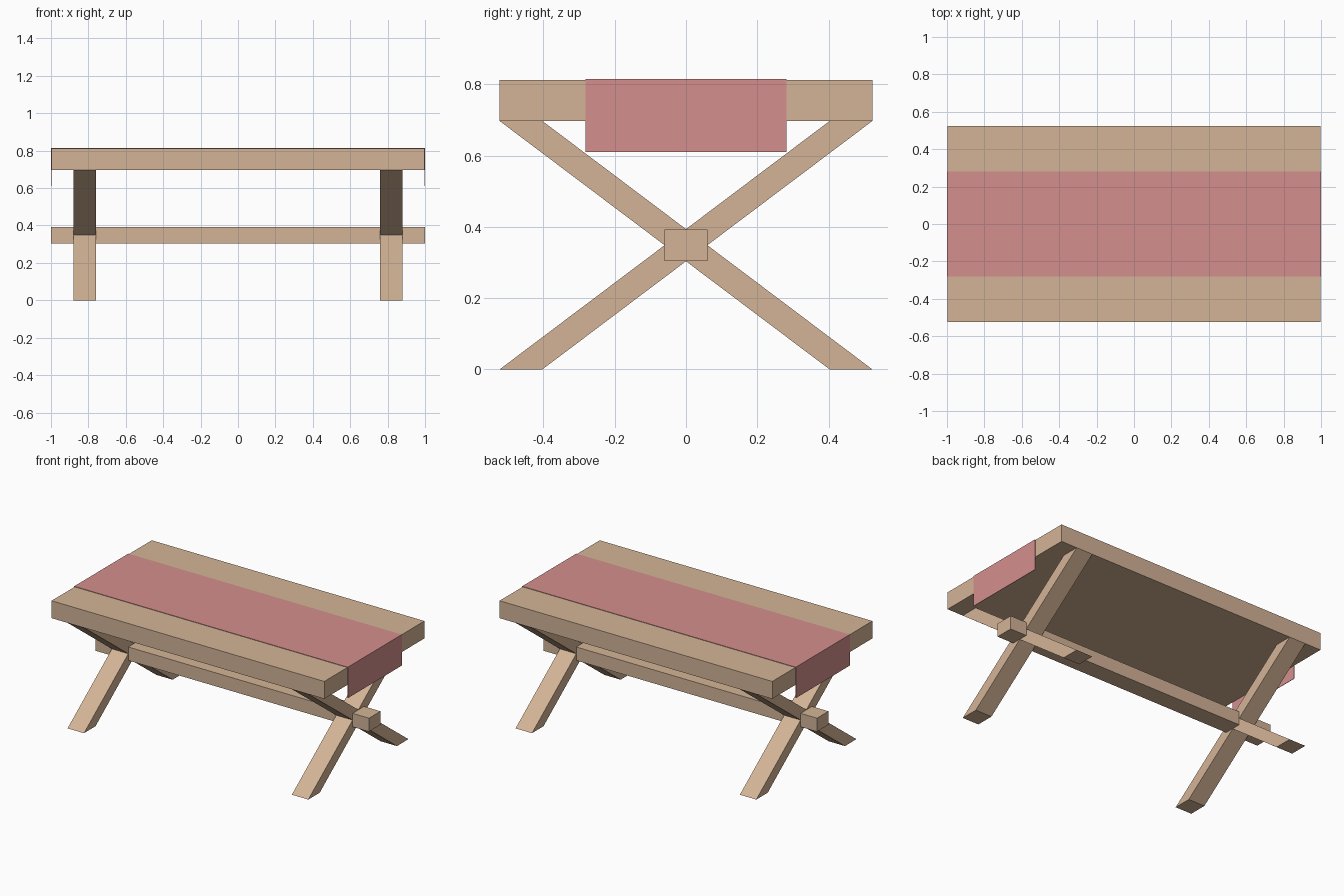
import bpy
import bmesh
from mathutils import Vector

if "Cube" in bpy.data.objects:
    bpy.data.objects.remove(bpy.data.objects["Cube"], do_unlink=True)


def material(name, rgb):
    mat = bpy.data.materials.new(name)
    mat.use_nodes = True
    mat.diffuse_color = (*rgb, 1)
    mat.node_tree.nodes["Principled BSDF"].inputs["Base Color"].default_value = (*rgb, 1)
    return mat


wood = material("light wood", (0.658, 0.456, 0.309))
cloth = material("rose cloth", (0.658, 0.275, 0.262))


def prism(name, points, depth, mat):
    """Extrude a closed planar outline along a depth vector."""
    bm = bmesh.new()
    face = bm.faces.new([bm.verts.new(p) for p in points])
    ext = bmesh.ops.extrude_face_region(bm, geom=[face])
    moved = [v for v in ext["geom"] if isinstance(v, bmesh.types.BMVert)]
    bmesh.ops.translate(bm, verts=moved, vec=Vector(depth))
    bmesh.ops.recalc_face_normals(bm, faces=bm.faces)
    mesh = bpy.data.meshes.new(name)
    bm.to_mesh(mesh)
    bm.free()
    mesh.materials.append(mat)
    obj = bpy.data.objects.new(name, mesh)
    bpy.context.collection.objects.link(obj)
    return obj


def bar(name, half_x, half_y, low, high, mat):
    """Box centred on x and y, between two heights."""
    outline = [(-half_x, y, z) for y, z in
               ((-half_y, low), (half_y, low), (half_y, high), (-half_y, high))]
    return prism(name, outline, (2 * half_x, 0, 0), mat)


TOP, UNDER = 0.815, 0.697
HALF_Y, INNER_Y = 0.523, 0.403
CLOTH = 0.003

# Tabletop and stretcher beam
bar("tabletop", 1 - CLOTH, HALF_Y, UNDER, TOP - CLOTH, wood)
bar("stretcher_beam", 1, 0.06, 0.304, 0.393, wood)

# Crossed legs, each pair one X-shaped outline
slope = UNDER / (HALF_Y + INNER_Y)
crotch = INNER_Y * slope
waist = (HALF_Y - INNER_Y) / 2
right_half = [(0, crotch), (INNER_Y, 0), (HALF_Y, 0), (waist, UNDER / 2),
              (HALF_Y, UNDER), (INNER_Y, UNDER), (0, UNDER - crotch)]
cross = right_half + [(-y, z) for y, z in reversed(right_half[1:-1])]
for side, x in (("left", 0.76), ("right", -0.88)):
    prism(side + "_crossed_legs", [(x, y, z) for y, z in cross], (0.12, 0, 0), wood)

# Cloth runner folded over both ends
HEM, RUN_Y = 0.61, 0.282
inner = 1 - CLOTH
runner = [(-1, HEM), (-1, TOP), (1, TOP), (1, HEM),
          (inner, HEM), (inner, TOP - CLOTH), (-inner, TOP - CLOTH), (-inner, HEM)]
prism("table_runner", [(x, -RUN_Y, z) for x, z in runner], (0, 2 * RUN_Y, 0), cloth)
